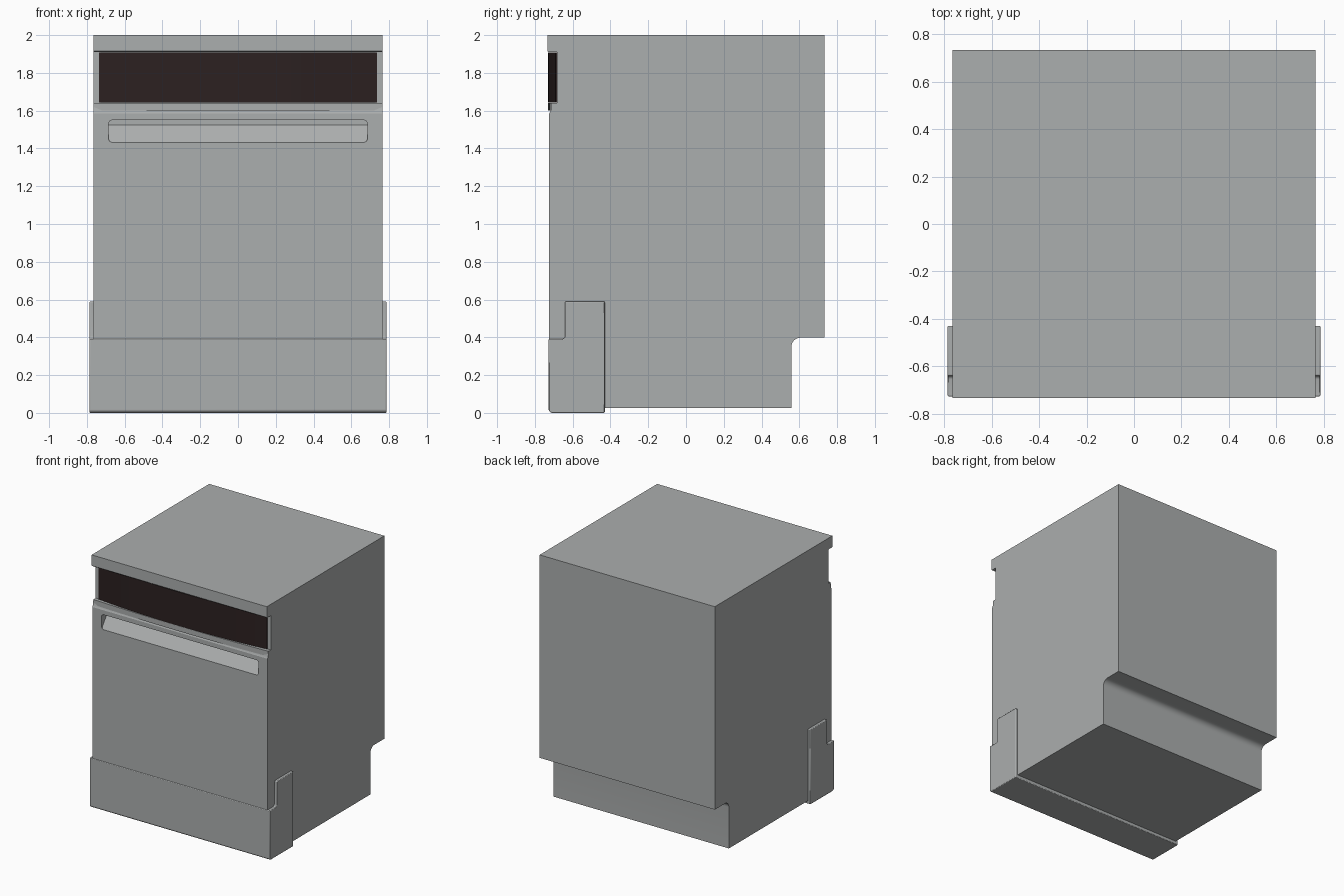
import bpy, bmesh, math
from mathutils import Vector

if "Cube" in bpy.data.objects:
    bpy.data.objects.remove(bpy.data.objects["Cube"])


def material(name, rgb):
    m = bpy.data.materials.new(name)
    m.diffuse_color = (*rgb, 1)
    m.use_nodes = True
    m.node_tree.nodes["Principled BSDF"].inputs["Base Color"].default_value = m.diffuse_color
    return m


STEEL = material("brushed_grey", (0.41, 0.425, 0.425))
DARK = material("dark_glass", (0.025, 0.015, 0.015))


def prism(bm, pts, offset):
    """Closed prism from a 3D outline moved along offset."""
    f = bm.faces.new([bm.verts.new(p) for p in pts])
    ext = bmesh.ops.extrude_face_region(bm, geom=[f])
    bmesh.ops.translate(bm, vec=Vector(offset),
                        verts=[g for g in ext["geom"] if isinstance(g, bmesh.types.BMVert)])
    bmesh.ops.recalc_face_normals(bm, faces=bm.faces[:])


def finish(name, bm, mat):
    me = bpy.data.meshes.new(name)
    bm.to_mesh(me)
    bm.free()
    ob = bpy.data.objects.new(name, me)
    bpy.context.collection.objects.link(ob)
    me.materials.append(mat)
    return ob


def activate(ob):
    bpy.ops.object.select_all(action='DESELECT')
    ob.select_set(True)
    bpy.context.view_layer.objects.active = ob


def side_profile(name, yz, half_width, mat):
    bm = bmesh.new()
    prism(bm, [(-half_width, y, z) for y, z in yz], (2 * half_width, 0, 0))
    return finish(name, bm, mat)


def arc(cx, cy, r, a0, a1, n=8):
    return [(cx + r * math.cos(math.radians(a0 + (a1 - a0) * i / n)),
             cy + r * math.sin(math.radians(a0 + (a1 - a0) * i / n))) for i in range(n + 1)]


def bowed_strip(name, hw, y_end, y_mid, y_back, z0, z1, mat, n=32):
    xs = [hw * (2 * i / n - 1) for i in range(n + 1)]
    pts = [(x, y_mid + (y_end - y_mid) * (x / hw) ** 2, z0) for x in xs]
    bm = bmesh.new()
    prism(bm, pts + [(hw, y_back, z0), (-hw, y_back, z0)], (0, 0, z1 - z0))
    ob = finish(name, bm, mat)
    activate(ob)
    bpy.ops.object.shade_smooth_by_angle(angle=math.radians(30))
    return ob


# Cabinet and door: one side profile with panel recess and rear foot notch
cabinet = side_profile("cabinet", [
    (-0.724, 0.025), (0.558, 0.025)] + arc(0.606, 0.35, 0.048, 180, 90) + [
    (0.733, 0.398), (0.733, 2.0), (-0.733, 2.0), (-0.733, 1.915), (-0.728, 1.91),
    (-0.683, 1.91), (-0.683, 1.64), (-0.712, 1.64), (-0.716, 1.60), (-0.724, 1.585)],
    0.765, STEEL)

# Handle pocket cutter: rounded slot with a sloping floor
hw, z0, z1, r = 0.685, 1.432, 1.55, 0.02
outline = (arc(hw - r, z1 - r, r, 0, 90) + arc(-hw + r, z1 - r, r, 90, 180)
           + arc(-hw + r, z0 + r, r, 180, 270) + arc(hw - r, z0 + r, r, 270, 360))
bm = bmesh.new()
prism(bm, [(x, -0.76, z) for x, z in outline], (0, 0.105, 0))
cut = bmesh.ops.bisect_plane(bm, geom=bm.verts[:] + bm.edges[:] + bm.faces[:],
                             plane_co=(0, -0.724, z0), plane_no=(0, 0.093, -0.069),
                             clear_outer=True)
bmesh.ops.holes_fill(bm, edges=[e for e in bm.edges if e.is_boundary], sides=0)
bmesh.ops.recalc_face_normals(bm, faces=bm.faces[:])
cutter = finish("handle_cutter", bm, STEEL)
cutter.hide_render = True

mod = cabinet.modifiers.new("handle_pocket", 'BOOLEAN')
mod.operation = 'DIFFERENCE'
mod.solver = 'EXACT'
mod.object = cutter
activate(cabinet)
bpy.ops.object.modifier_apply(modifier=mod.name)
bpy.data.objects.remove(cutter)
activate(cabinet)
bpy.ops.object.shade_smooth_by_angle(angle=math.radians(25))

# Bowed control panel and the door rim under it
bowed_strip("control_panel", 0.737, -0.69, -0.731, -0.68, 1.642, 1.909, DARK)
bowed_strip("door_rim", 0.764, -0.714, -0.731, -0.70, 1.60, 1.641, STEEL)

# Plinth: wraps the base, with a raised tab on each side
plinth = side_profile("plinth", [
    (-0.715, 0.0), (-0.43, 0.0), (-0.43, 0.59), (-0.64, 0.59)]
    + arc(-0.655, 0.407, 0.015, 0, -90, 4) + [(-0.727, 0.392), (-0.727, 0.012)],
    0.786, STEEL)
bev = plinth.modifiers.new("soft_edges", 'BEVEL')
bev.width = 0.005
bev.segments = 2
bev.limit_method = 'ANGLE'
bev.angle_limit = math.radians(40)
activate(plinth)
bpy.ops.object.shade_smooth_by_angle(angle=math.radians(30))
